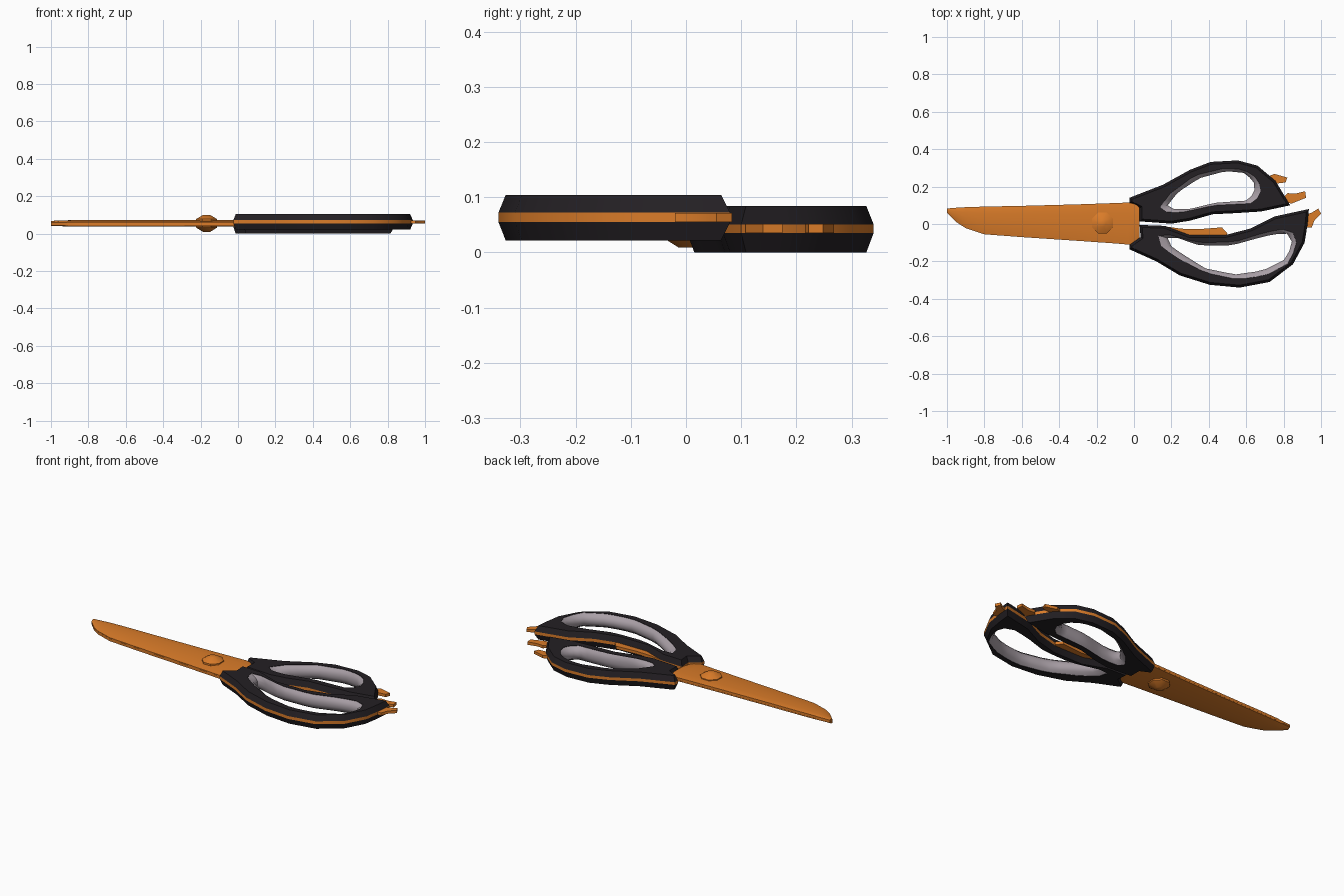
import bpy, bmesh, math
from mathutils import Vector

if "Cube" in bpy.data.objects:
    bpy.data.objects.remove(bpy.data.objects["Cube"])


def material(name, rgb):
    m = bpy.data.materials.new(name)
    m.diffuse_color = (*rgb, 1)
    m.use_nodes = True
    m.node_tree.nodes["Principled BSDF"].inputs["Base Color"].default_value = m.diffuse_color
    return m


ORANGE = material("orange_metal", (0.70, 0.20, 0.022))
BLACK = material("black_plastic", (0.017, 0.014, 0.017))
GREY = material("grey_rubber", (0.40, 0.35, 0.385))


def finish(bm, name, mat, angle=30):
    bmesh.ops.recalc_face_normals(bm, faces=bm.faces)
    me = bpy.data.meshes.new(name)
    bm.to_mesh(me)
    bm.free()
    me.materials.append(mat)
    ob = bpy.data.objects.new(name, me)
    bpy.context.collection.objects.link(ob)
    bpy.ops.object.select_all(action='DESELECT')
    ob.select_set(True)
    bpy.context.view_layer.objects.active = ob
    bpy.ops.object.shade_smooth_by_angle(angle=math.radians(angle))
    return ob


def ring(bm, pts, z):
    return [bm.verts.new((p[0], p[1], z)) for p in pts]


def bridge(bm, a, b):
    n = len(a)
    for i in range(n):
        j = (i + 1) % n
        bm.faces.new((a[i], a[j], b[j], b[i]))


def loop_edges(bm, r):
    return [bm.edges.get((r[i], r[i - 1])) for i in range(len(r))]


def resample(pts, n):
    """Evenly spaced points round a closed outline."""
    v = [Vector(p) for p in pts]
    v.append(v[0])
    lens = [(v[i + 1] - v[i]).length for i in range(len(v) - 1)]
    out, step = [], sum(lens) / n
    for k in range(n):
        d, i = k * step, 0
        while d > lens[i]:
            d -= lens[i]
            i += 1
        out.append(v[i].lerp(v[i + 1], d / lens[i]))
    return out


def inset(pts, d):
    """Shrink a clockwise outline by d."""
    v = [Vector(p) for p in pts]
    out = []
    for i, p in enumerate(v):
        a = (p - v[i - 1]).normalized()
        b = (v[(i + 1) % len(v)] - p).normalized()
        na, nb = Vector((a.y, -a.x)), Vector((b.y, -b.x))
        m = (na + nb).normalized()
        out.append(p + m * (d / max(0.6, m.dot(na))))
    return out


def slab(name, mat, o0, z0, o1, z1, hole=None):
    """Solid between two outlines, with an optional straight hole."""
    bm = bmesh.new()
    a, b = ring(bm, o0, z0), ring(bm, o1, z1)
    bridge(bm, a, b)
    if hole:
        c, d = ring(bm, hole, z0), ring(bm, hole, z1)
        bridge(bm, c, d)
        for r, s in ((a, c), (b, d)):
            bmesh.ops.triangle_fill(bm, edges=loop_edges(bm, r) + loop_edges(bm, s),
                                    use_beauty=True)
    else:
        bm.faces.new(a)
        bm.faces.new(b)
    return finish(bm, name, mat)


def handle(name, outer, hole, inner, bottom, p0, p1, top):
    hole, inner = resample(hole, 28), resample(inner, 28)
    small = inset(outer, 0.013)
    # black shells above and below the metal plate
    slab(name + "_shell_top", BLACK, outer, p1, small, top, hole)
    slab(name + "_shell_bottom", BLACK, outer, p0, small, bottom, hole)
    slab(name + "_plate", ORANGE, outer, p0, outer, p1, hole)
    # soft grey lining of the finger hole
    bm = bmesh.new()
    mid, half = (top + bottom) / 2, (top - bottom) / 2
    levels = [(0.95, 0), (0.65, 0.65), (0.25, 1), (-0.25, 1), (-0.65, 0.65), (-0.95, 0)]
    rings = [ring(bm, [h.lerp(i, t) for h, i in zip(hole, inner)], mid + half * k)
             for k, t in levels]
    for i in range(len(rings)):
        bridge(bm, rings[i - 1], rings[i])
    finish(bm, name + "_lining", GREY, 50)


# handles
handle("rear_handle",
       [(-.025, .14), (.155, .21), (.3, .29), (.41, .332), (.555, .34), (.66, .312),
        (.755, .232), (.79, .175), (.835, .10), (.68, .067), (.54, .058), (.42, .052),
        (.3, .018), (.2, .002), (.03, .014), (.03, .085), (-.025, .112)],
       [(.14, .09), (.19, .16), (.325, .26), (.49, .30), (.59, .29), (.665, .24),
        (.68, .16), (.63, .11), (.43, .10), (.245, .06), (.165, .065)],
       [(.18, .10), (.235, .17), (.35, .245), (.49, .283), (.59, .273), (.64, .23),
        (.645, .165), (.60, .125), (.43, .113), (.3, .08), (.21, .08)],
       0.0, .035, .051, .084)
handle("front_handle",
       [(.03, -.005), (.165, -.01), (.3, -.06), (.485, -.06), (.62, -.025), (.75, .04),
        (.935, .08), (.928, 0), (.912, -.10), (.85, -.215), (.725, -.31), (.565, -.34),
        (.405, -.325), (.245, -.275), (.12, -.2), (-.025, -.135), (-.025, -.112),
        (.035, -.07)],
       [(.13, -.062), (.19, -.058), (.35, -.1), (.54, -.095), (.70, -.045),
        (.81, -.025), (.865, -.055), (.87, -.12), (.82, -.215), (.70, -.275),
        (.555, -.297), (.38, -.26), (.22, -.175), (.13, -.105)],
       [(.18, -.075), (.22, -.07), (.35, -.115), (.52, -.115), (.70, -.065), (.81, -.046),
        (.843, -.07), (.845, -.12), (.80, -.195), (.685, -.25), (.54, -.27),
        (.38, -.237), (.25, -.155), (.18, -.105)],
       .022, .055, .072, .104)

# metal teeth and inner grip showing past the handles
extras = {
    "rear_tooth_upper": (.035, [(.71, .25), (.75, .268), (.82, .248), (.81, .222), (.75, .215)]),
    "rear_tooth_lower": (.035, [(.79, .13), (.82, .165), (.86, .162), (.915, .175),
                                (.92, .14), (.84, .108)]),
    "front_tooth": (.055, [(.90, -.02), (.93, .055), (.95, .06), (.985, .083), (1.0, .055),
                           (.965, .02), (.95, -.02)]),
    "inner_grip": (.055, [(.16, -.012), (.25, -.025), (.34, -.028), (.47, -.018),
                          (.50, -.05), (.48, -.075), (.3, -.075), (.2, -.04)]),
}
for name, (z, pts) in extras.items():
    slab(name, ORANGE, pts, z, pts, z + .0165)


# blades: flat on the meeting side, thinning towards the cutting edge
STATIONS = [(-1, .083, .06), (-.95, .087, .01), (-.9, .09, -.022), (-.8, .093, -.055),
            (-.6, .097, -.07), (-.3, .105, -.09), (-.1, .112, -.104),
            (-.03, .115, -.11), (.01, .105, -.108), (.03, .085, -.07)]
SECTION = [(0, .8), (.08, .95), (.25, 1), (.5, .97), (.75, .75), (.92, .5), (1, .35)]


def blade(name, base, thick, flip):
    bm = bmesh.new()
    rings = []
    for i, (x, yt, yb) in enumerate(STATIONS):
        a, b = (yb, yt) if flip else (yt, yb)
        t = thick * (.75, .85, .95)[i] if i < 3 else thick
        pts = [(x, a + (b - a) * s, base + t * h) for s, h in SECTION]
        pts += [(x, b, base), (x, a, base)]
        rings.append([bm.verts.new(p) for p in pts])
    for a, b in zip(rings, rings[1:]):
        bridge(bm, a, b)
    bm.faces.new(rings[0])
    bm.faces.new(rings[-1])
    finish(bm, name, ORANGE)


blade("upper_blade", .0552, .0175, False)
blade("lower_blade", .0548, -.0175, True)

# eight-sided pivot screw
bm = bmesh.new()
rings = []
for z, r in [(.009, .02), (.032, .06), (.078, .06), (.1, .02)]:
    rings.append(ring(bm, [(-.168 + r * math.cos(math.pi * (k + .5) / 4),
                            .005 + r * math.sin(math.pi * (k + .5) / 4)) for k in range(8)], z))
for a, b in zip(rings, rings[1:]):
    bridge(bm, a, b)
bm.faces.new(rings[0])
bm.faces.new(rings[-1])
finish(bm, "pivot_screw", ORANGE, 40)
